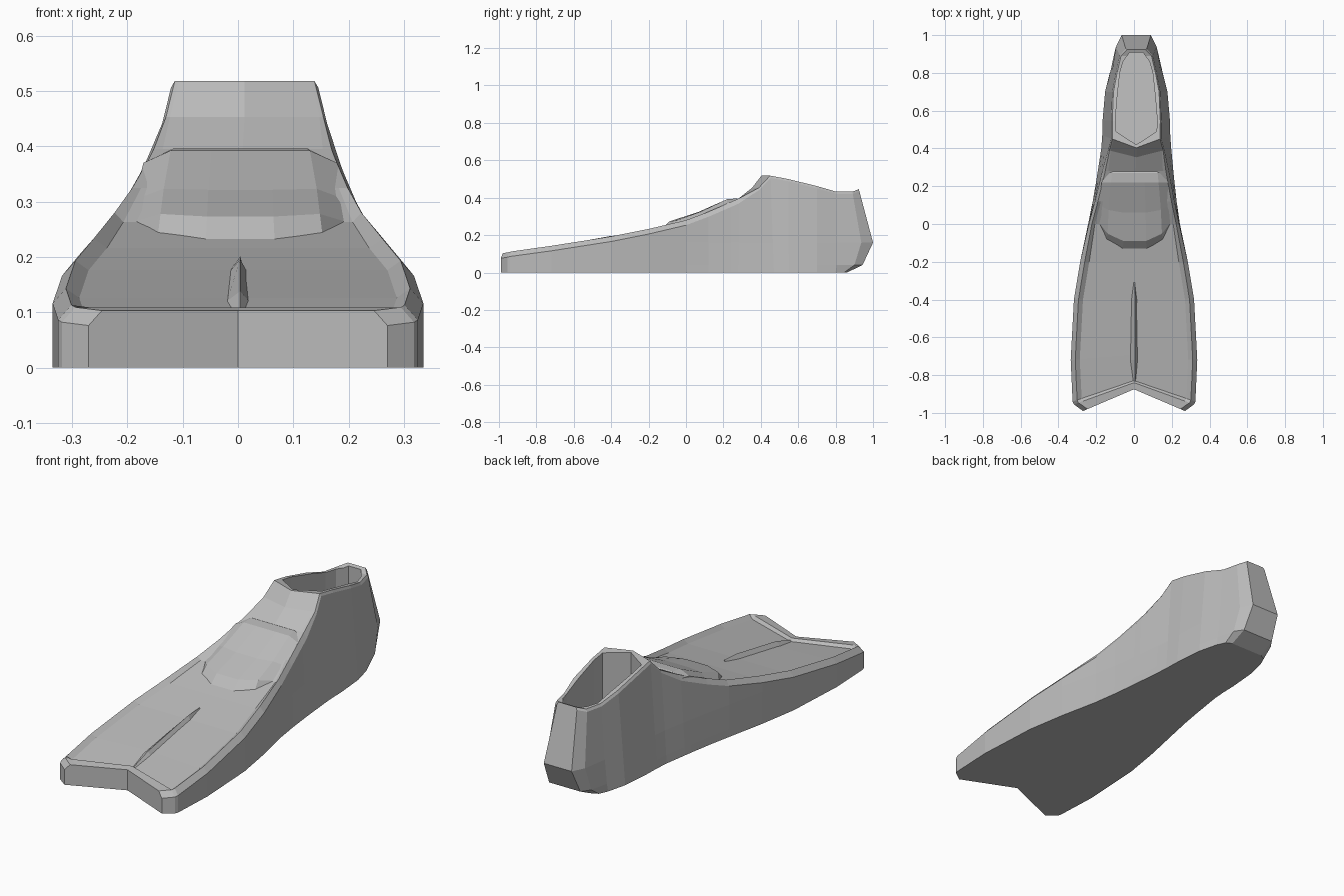
import bpy
import bmesh

cube = bpy.data.objects.get("Cube")
if cube:
    bpy.data.objects.remove(cube)

rubber = bpy.data.materials.new("grey rubber")
rubber.use_nodes = True
GREY = (0.5, 0.5, 0.5, 1)
rubber.diffuse_color = GREY
rubber.node_tree.nodes["Principled BSDF"].inputs["Base Color"].default_value = GREY


def make_object(name, verts, faces):
    bm = bmesh.new()
    vs = [bm.verts.new(v) for v in verts]
    for f in faces:
        bm.faces.new([vs[i] for i in f])
    bmesh.ops.recalc_face_normals(bm, faces=bm.faces)
    mesh = bpy.data.meshes.new(name)
    bm.to_mesh(mesh)
    bm.free()
    mesh.materials.append(rubber)
    obj = bpy.data.objects.new(name, mesh)
    bpy.context.collection.objects.link(obj)
    return obj


def bridge(rows, n, closed=True):
    """Quads joining consecutive rows of n vertices."""
    return [(r * n + i, r * n + (i + 1) % n, (r + 1) * n + (i + 1) % n, (r + 1) * n + i)
            for r in range(rows - 1) for i in range(n if closed else n - 1)]


def clamp(value):
    return min(1, max(0, value))


def notch(y):
    """Centre of the section set back at the tip and forward at the ankle."""
    tip = 0.115 * clamp((-y - 0.65) / 0.3)
    ankle = 0.08 * clamp(1 - abs(y - 0.45) / 0.12)
    return tip - ankle


def heel_shift(y, z):
    """Heel profile: tucked at the sole, fullest low down, leaning in at the top."""
    if z < 0.04:
        profile = 15 * z
    elif z < 0.16:
        profile = 0.6 + (z - 0.04) / 0.3
    else:
        profile = 1 - 1.9 * (z - 0.16)
    return 0.14 * clamp((y - 0.78) / 0.08) ** 2 * profile


def half_section(y, width, rim):
    """Half cross-section from the sole centre, up the side and over the rim."""
    on_foot = y > 0.3
    rise = 0.012 if on_foot else 0.027
    inset = 0.007 if on_foot else 0.024 if y < -0.1 else 0.016
    slope = max(0, rim - 0.23) * 0.17
    recessed = -0.95 < y < 0.1
    surface = rim + (0.01 if recessed else rise)
    top = width - slope
    side = [(width - slope * z / rim, z) for z in (0, 0.04, min(0.16, rim * 0.8), rim)]
    return [(0, 0), *side, (top - inset, rim + rise), (top - 2 * inset, surface), (0, surface)]


# Body stations from tip to heel: y, sole half width, rim height
stations = [
    (-.99, .27, .076), (-.955, .318, .082), (-.94, .325, .086), (-.72, .335, .116),
    (-.4, .318, .166), (-.2, .285, .206), (0, .243, .253), (.12, .222, .298),
    (.24, .205, .35), (.28, .2, .368), (.4, .185, .441), (.47, .18, .506),
    (.55, .178, .488), (.7, .165, .45), (.8, .14, .42), (.845, .12, .42), (.86, .09, .434),
]
verts = []
for y, width, rim in stations:
    half = half_section(y, width, rim)
    ring = half + [(-x, z) for x, z in half[-2:0:-1]]
    centre = 0.012 * clamp(y / 0.4)
    verts += [(x + centre, y + notch(y) * (1 - abs(x) / width) + heel_shift(y, z), z)
              for x, z in ring]

count = len(ring)
faces = bridge(len(stations), count)
# Notched tip: one flat face each side of the centre line
faces += [tuple(range(8)), (*range(7, count), 0)]
# Heel: strips across from side to side
last = len(verts) - count
faces += [(last, last + 1, last + 2, last + 12, last + 13), (last + 6, last + 7, last + 8)]
faces += [(last + i, last + i + 1, last + 13 - i, last + 14 - i) for i in range(2, 6)]
body = make_object("fin_body", verts, faces)

# Foot opening cut down into the body
side = [(0, .42), (.108, .49), (.11, .56), (.1, .68), (.087, .8), (.07, .86), (.035, .908)]
outline = side + [(-x, y) for x, y in side[:0:-1]]
n = len(outline)
floor = [(x + 0.012, y, 0.142 - 0.1 * y) for x, y in outline]
lid = [(x, y, 0.7) for x, y, z in floor]
cutter = make_object("opening_cutter", floor + lid,
                     bridge(2, n) + [tuple(range(n)), tuple(range(n, 2 * n))])
cutter.hide_render = True
cutter.hide_viewport = True
cut = body.modifiers.new("opening", 'BOOLEAN')
cut.operation = 'DIFFERENCE'
cut.solver = 'EXACT'
cut.object = cutter

# Raised instep pad: y, half width, height, forward bow at the centre
pad_rows = [(-.02, .212, .215, .14), (.02, .2, .283, .11), (.1, .192, .325, .04),
            (.22, .175, .392, 0), (.27, .168, .396, 0), (.3, .15, .385, 0)]
columns = [-1, -.72, -.3, .3, .72, 1]
pad = []
for y, width, z, bow in pad_rows:
    for c in columns:
        crown = 1 - c * c
        edge_drop = 0 if crown else 0.022
        pad.append((c * width + 0.004, y - bow * clamp(1.35 * crown),
                    z - edge_drop - bow * crown / 10))

# Skirt sinks the pad edges into the body
k = len(columns)
total = len(pad)
border = [*range(k), *range(2 * k - 1, total, k),
          *range(total - 2, total - k - 1, -1), *range(total - 2 * k, 0, -k)]
skirt = [(pad[i][0], pad[i][1], pad[i][2] - 0.03) for i in border]
m = len(border)
walls = [(border[i], border[(i + 1) % m], total + (i + 1) % m, total + i) for i in range(m)]
make_object("instep_pad", pad + skirt, bridge(len(pad_rows), k, closed=False) + walls)

# Centre rib along the blade: y, half width, base height, rib height
rib = []
for y, width, z, height in [(-.84, .014, .085, .014), (-.72, .02, .12, .018),
                            (-.4, .018, .17, .026), (-.31, .008, .185, .016)]:
    rib += [(-width, y, z), (0.004, y, z + height), (width, y, z)]
make_object("centre_rib", rib, bridge(4, 3) + [(0, 1, 2), (9, 10, 11)])
